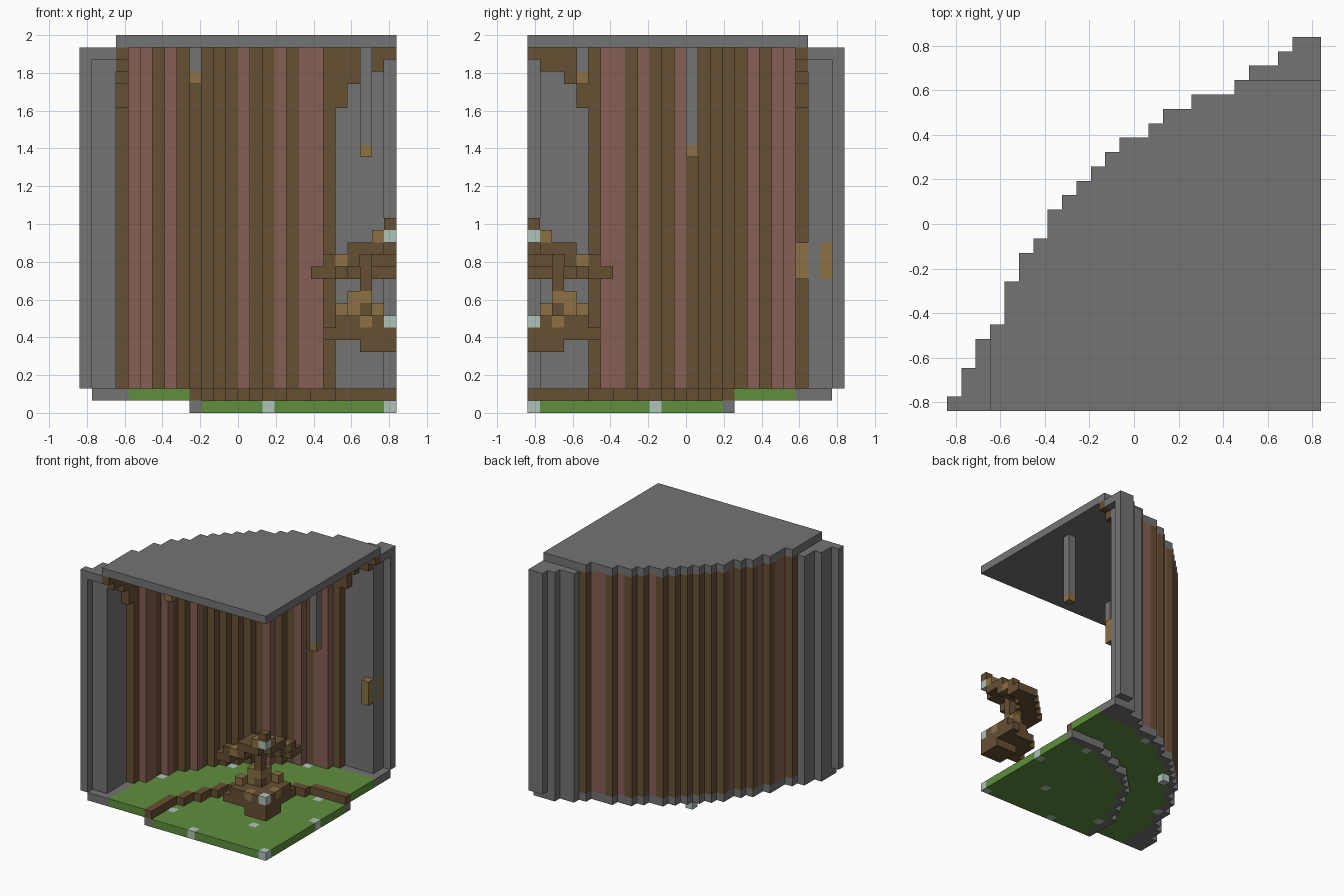
import bpy
import bmesh
from mathutils import Vector

cube = bpy.data.objects.get("Cube")
if cube:
    bpy.data.objects.remove(cube, do_unlink=True)

U = 2 / 31          # block size
N = 26              # blocks along each side

COLOURS = {
    "stone grey": (0.175, 0.175, 0.175),
    "bark brown": (0.136, 0.080, 0.034),
    "clay red": (0.238, 0.115, 0.087),
    "light wood": (0.258, 0.165, 0.056),
    "grass green": (0.115, 0.275, 0.047),
    "pale lamp": (0.43, 0.55, 0.50),
}
GREY, BROWN, RED, TAN, GREEN, LAMP = range(6)
materials = []
for name, rgb in COLOURS.items():
    m = bpy.data.materials.new(name)
    m.use_nodes = True
    m.diffuse_color = (*rgb, 1)
    bsdf = m.node_tree.nodes["Principled BSDF"]
    bsdf.inputs["Base Color"].default_value = (*rgb, 1)
    bsdf.inputs["Roughness"].default_value = 0.9
    materials.append(m)

# Blocks are keyed by distance from the room's axis: a towards -x, b towards +y
blocks = {}


def put(part, colour, a, b, low, high=None):
    for z in range(low, (low if high is None else high) + 1):
        blocks[a, b, z] = (part, colour)


def both(part, colour, a, b, low, high=None):
    put(part, colour, a, b, low, high)
    put(part, colour, b, a, low, high)


# Stepped outline of the quarter-round plan: depth of each row from the axis
DEPTH = [26, 26, 25, 24, 24, 23, 22, 22, 22, 21, 21, 20, 19,
         19, 18, 17, 16, 15, 14, 12, 11, 9, 6, 5, 3, 1]


def inside(a, b):
    return a < N and b < DEPTH[a]


def in_pit(a, b):
    return a * a + b * b <= 16.5 ** 2


def is_wall(a, b):
    return inside(a, b) and not (inside(a + 1, b) and inside(a, b + 1))


def is_pit_rim(a, b):
    return in_pit(a, b) and not (in_pit(a + 1, b) and in_pit(a, b + 1))


plan = [(a, b) for a in range(N) for b in range(N) if inside(a, b)]

for a, b in plan:
    near = min(a, b)
    far = max(a, b)
    # Sunken floor, its rim and the raised floor around it
    if is_pit_rim(a, b):
        put("pit_foundation", GREY, a, b, 0)
        put("floor_step", BROWN, a, b, 1)
    elif in_pit(a, b):
        put("sunken_floor", GREEN, a, b, 0)
    elif far < 25:
        edge = is_wall(a, b) or far >= 22
        put("floor_edge" if edge else "raised_floor", GREY if edge else GREEN, a, b, 1)
    # Curved wall of striped columns, grey at the doorways
    if is_wall(a, b):
        if near < 5:
            put("doorway_posts", GREY, a, b, 2, 29)
        else:
            put("curved_wall", RED if near in (6, 7, 9, 12) else BROWN, a, b, 2, 29)
    # Flat roof
    if far <= 22:
        put("roof", GREY, a, b, 30)

# Door panels and lintels
for d in range(1, 5):
    both("door_panels", GREY, 23, d, 2, 29)
for d in (1, 2):
    both("door_panels", GREY, 24, d, 2, 29)
for far in (23, 24):
    both("door_lintels", GREY, far, 0, 29)

# Stepped wooden arches over the doors
for d, low in enumerate((29, 28, 28, 27, 25)):
    both("door_arches", BROWN, 22, d, low, 29)

# Handles on the back door
put("inner_handle", TAN, 1, 22, 11, 13)
put("outer_handle", TAN, 1, 24, 11, 13)

# Hanging poles with wooden tips
put("long_hanging_pole", GREY, 2, 13, 22, 29)
put("long_hanging_pole", TAN, 2, 13, 21)
put("short_hanging_pole", GREY, 16, 4, 28, 29)
put("short_hanging_pole", TAN, 16, 4, 27)

# Lamps set into the floors
for a, b, z in ((0, 0, 0), (10, 0, 0), (5, 5, 0), (15, 3, 0),
                (15, 15, 0), (15, 15, 1), (20, 8, 1)):
    both("floor_lamps", LAMP, a, b, z)


def ring(part, colour, z, inner, outer):
    for a in range(8):
        for b in range(8):
            if inner ** 2 <= a * a + b * b <= outer ** 2:
                put(part, colour, a, b, z)


# Central pedestal
ring("pedestal_base", BROWN, 5, 0, 2.9)
ring("pedestal_base", BROWN, 6, 0, 5)
ring("pedestal_base", BROWN, 7, 0, 4.5)
both("pedestal_base", TAN, 2, 0, 7)
put("pedestal_lamp", LAMP, 0, 0, 7)
both("pedestal_knobs", TAN, 4, 1, 8)
both("pedestal_knobs", TAN, 3, 2, 8, 9)
put("pedestal_neck", BROWN, 2, 2, 8, 11)
put("pedestal_neck", TAN, 2, 2, 9)

# Domed canopy over the pedestal
ring("canopy", BROWN, 11, 4.2, 6.4)
ring("canopy", BROWN, 12, 2.8, 5)
for a, b in ((4, 0), (4, 1), (4, 2)):
    both("canopy", TAN, a, b, 12)
ring("canopy", BROWN, 13, 1, 3.7)
ring("canopy", TAN, 14, 1, 1.5)
put("canopy_lamp", LAMP, 0, 0, 14)
put("canopy_cap", BROWN, 0, 0, 15)

# Turn each part's blocks into one mesh made of its exposed faces
HALF = N * U / 2
AXES = [Vector(v) for v in ((1, 0, 0), (0, 1, 0), (0, 0, 1))]
for part in sorted({p for p, c in blocks.values()}):
    bm = bmesh.new()
    for (a, b, z), (owner, colour) in blocks.items():
        if owner != part:
            continue
        centre = Vector((HALF - (a + 0.5) * U, (b + 0.5) * U - HALF, (z + 0.5) * U))
        for k in range(3):
            for sign in (-1, 1):
                n = AXES[k] * sign
                if (a - int(n.x), b + int(n.y), z + int(n.z)) in blocks:
                    continue
                s = AXES[(k + 1) % 3]
                t = n.cross(s)
                corners = [s + t, t - s, -s - t, s - t]
                face = bm.faces.new([bm.verts.new(centre + (n + c) * U / 2) for c in corners])
                face.material_index = colour
    bmesh.ops.remove_doubles(bm, verts=bm.verts, dist=U / 100)
    bmesh.ops.dissolve_limit(bm, angle_limit=0.01, verts=bm.verts, edges=bm.edges,
                             delimit={'MATERIAL'})
    mesh = bpy.data.meshes.new(part)
    bm.to_mesh(mesh)
    bm.free()
    for m in materials:
        mesh.materials.append(m)
    bpy.context.collection.objects.link(bpy.data.objects.new(part, mesh))
